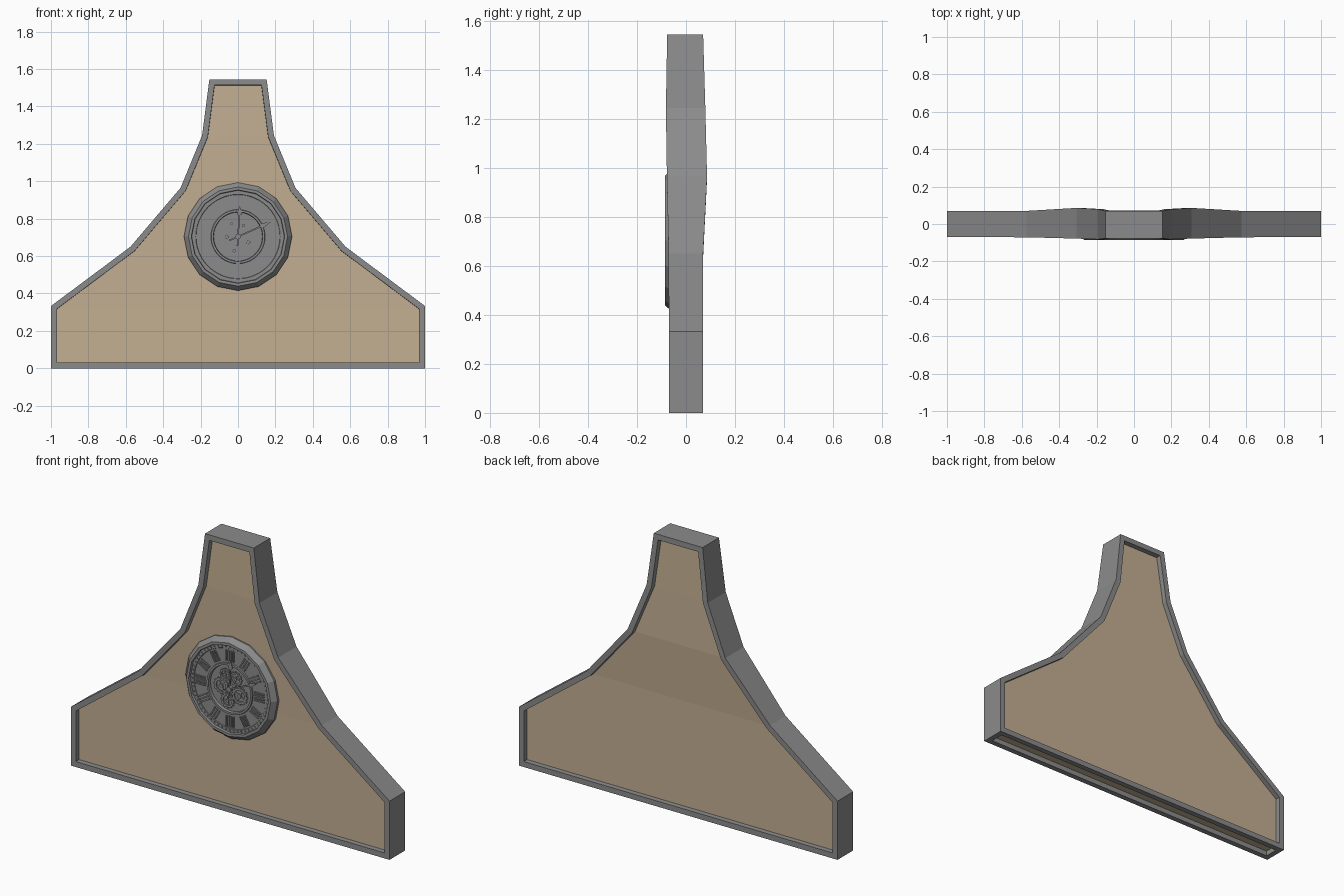
import bpy, bmesh, math

if "Cube" in bpy.data.objects:
    bpy.data.objects.remove(bpy.data.objects["Cube"])

def material(name, rgb):
    m = bpy.data.materials.new(name)
    m.diffuse_color = (*rgb, 1)
    m.use_nodes = True
    m.node_tree.nodes["Principled BSDF"].inputs["Base Color"].default_value = m.diffuse_color
    return m

GREY = material("grey metal", (0.26, 0.26, 0.26))
TAN = material("tan panel", (0.55, 0.43, 0.29))

def finish(bm, name, mats=(GREY,)):
    bmesh.ops.recalc_face_normals(bm, faces=bm.faces[:])
    me = bpy.data.meshes.new(name)
    bm.to_mesh(me)
    bm.free()
    for m in mats:
        me.materials.append(m)
    ob = bpy.data.objects.new(name, me)
    bpy.context.collection.objects.link(ob)
    return ob

# Body: rows of (z, half width, front y, back y), slightly bulging
rows = [(0, 1, -.07, .07), (.333, 1, -.07, .07), (.65, .575, -.071, .07),
        (.965, .307, -.078, .086), (1.245, .192, -.082, .079), (1.545, .153, -.077, .07)]
bm = bmesh.new()
rings = [[bm.verts.new(p) for p in ((-w, f, z), (w, f, z), (w, b, z), (-w, b, z))]
         for z, w, f, b in rows]
bottom = [bm.faces.new(rings[0])]
bm.faces.new(rings[-1])
front, back = [], []
for a, b in zip(rings, rings[1:]):
    for i in range(4):
        j = (i + 1) % 4
        face = bm.faces.new((a[i], a[j], b[j], b[i]))
        if i == 0:
            front.append(face)
        if i == 2:
            back.append(face)
bmesh.ops.recalc_face_normals(bm, faces=bm.faces[:])
# Recessed tan panels on the front, back and underside
for region in (front, back, bottom):
    bmesh.ops.inset_region(bm, faces=region, thickness=.031, depth=0,
                           use_boundary=True, use_even_offset=True)
    bmesh.ops.inset_region(bm, faces=region, thickness=.001, depth=-.028,
                           use_boundary=True, use_even_offset=True)
    for face in region:
        face.material_index = 1
finish(bm, "framed_body", (GREY, TAN))

# Clock helpers, working in the front plane
CZ = .704

def lathe(bm, profile, seg, cx=0, cz=CZ, closed=True):
    loops = []
    for r, y in profile:
        loops.append([bm.verts.new((cx + r * math.sin(k * math.tau / seg), y,
                                    cz + r * math.cos(k * math.tau / seg))) for k in range(seg)])
    pairs = list(zip(loops, loops[1:]))
    if closed:
        pairs.append((loops[-1], loops[0]))
    else:
        bm.faces.new(loops[0])
        bm.faces.new(loops[-1])
    for a, b in pairs:
        for k in range(seg):
            n = (k + 1) % seg
            bm.faces.new((a[k], a[n], b[n], b[k]))

def plate(bm, points, angle, y0, y1, cx=0, cz=CZ):
    """Extruded outline; points are (across, outward), turned clockwise by angle."""
    s, c = math.sin(angle), math.cos(angle)
    a, b = [[bm.verts.new((cx + u * c + v * s, y, cz - u * s + v * c)) for u, v in points]
            for y in (y0, y1)]
    bm.faces.new(a)
    bm.faces.new(b)
    for i in range(len(a)):
        j = (i + 1) % len(a)
        bm.faces.new((a[i], a[j], b[j], b[i]))

def bar(u, v0, v1, w):
    return [(u - w / 2, v0), (u + w / 2, v0), (u + w / 2, v1), (u - w / 2, v1)]

# Sixteen-sided rim
bm = bmesh.new()
lathe(bm, [(.289, -.035), (.289, -.058), (.265, -.086), (.25, -.086), (.245, -.06), (.245, -.035)], 16)
finish(bm, "clock_rim")

# Dial with a sunken centre well
bm = bmesh.new()
lathe(bm, [(.248, -.035), (.248, -.073), (.226, -.073), (.224, -.07), (.145, -.07), (.143, -.077),
           (.132, -.077), (.13, -.06)], 48, closed=False)
finish(bm, "clock_dial")

# Hour bars in groups, and minute studs
bm = bmesh.new()
for h in range(12):
    for u in ((-.016, 0, .016) if h % 3 else (-.022, -.008, .008, .022)):
        plate(bm, bar(u, .155, .215, .007), h * math.tau / 12, -.068, -.076)
for k in range(60):
    plate(bm, bar(0, .232, .24, .006), k * math.tau / 60, -.07, -.077)
finish(bm, "dial_marks")

# Small gears in the well: toothed rings with spokes and hubs
bm = bmesh.new()
for x, z, r in ((-.06, .0, .042), (.03, .06, .036), (.055, -.03, .045), (-.02, -.075, .038), (-.035, .07, .03)):
    lathe(bm, [(r, -.058), (r, -.067), (r * .72, -.067), (r * .72, -.058)], 20, x, CZ + z)
    lathe(bm, [(r * .25, -.058), (r * .25, -.069)], 10, x, CZ + z, closed=False)
    for k in range(4):
        plate(bm, bar(0, 0, r * .8, r * .16), k * math.tau / 4 + x * 9, -.058, -.065, x, CZ + z)
    for k in range(12):
        plate(bm, bar(0, r * .95, r * 1.13, r * .22), k * math.tau / 12, -.058, -.066, x, CZ + z)
finish(bm, "well_gears")

# Pointed hands and centre cap
bm = bmesh.new()
for angle, length, y in ((.06, .165, -.077), (1.15, .19, -.08)):
    outline = [(-.004, -.05), (.004, -.05), (.004, length - .05), (.014, length - .045),
               (0, length), (-.014, length - .045), (-.004, length - .05)]
    plate(bm, outline, angle, y, y - .003)
lathe(bm, [(.014, -.058), (.014, -.084)], 16, closed=False)
finish(bm, "clock_hands")
